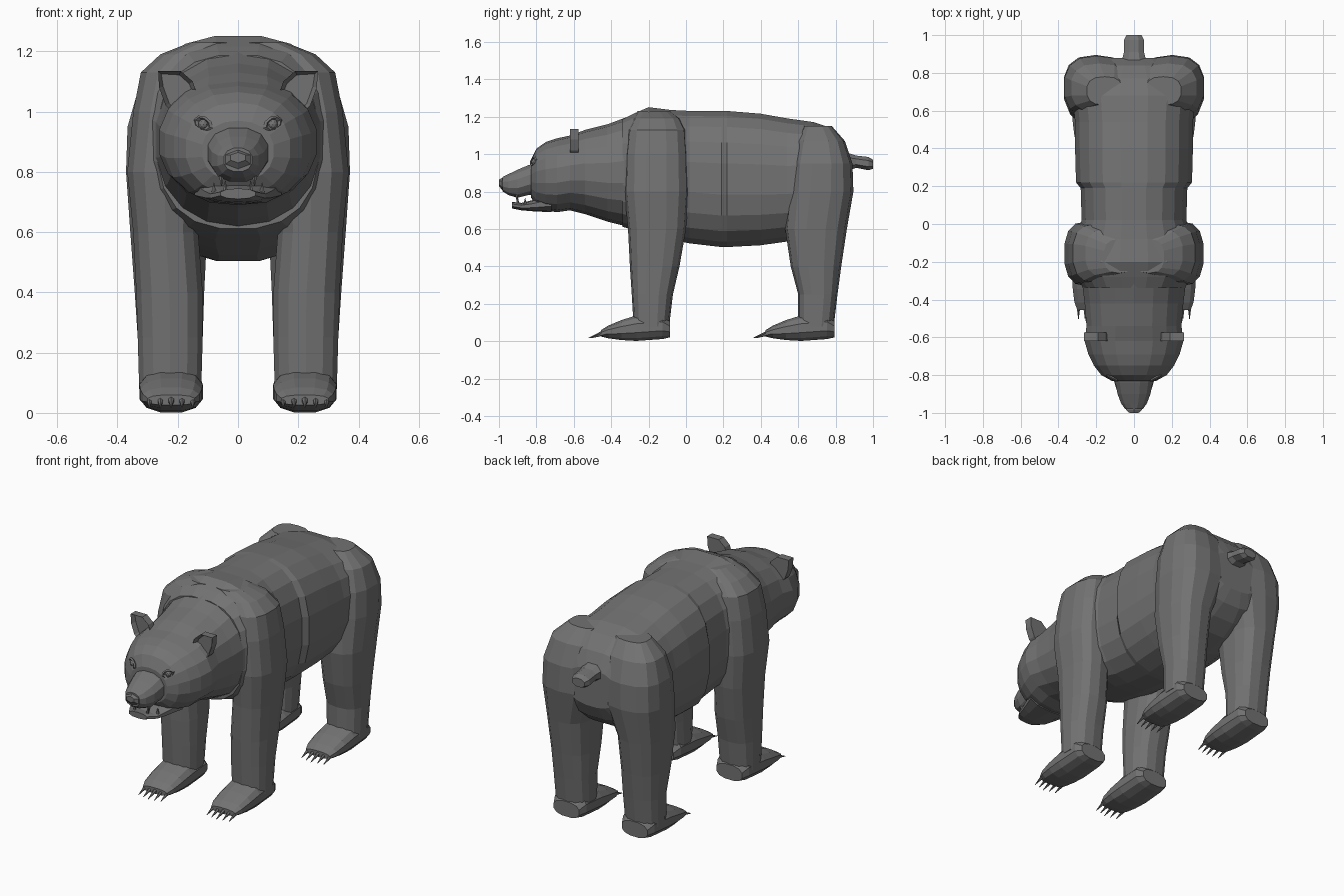
import bpy, bmesh, math
from mathutils import Vector, Matrix

cube = bpy.data.objects.get("Cube")
if cube:
    bpy.data.objects.remove(cube, do_unlink=True)

fur = bpy.data.materials.new("grey_fur")
fur.use_nodes = True
GREY = (0.17, 0.17, 0.17, 1)
fur.diffuse_color = GREY
fur.node_tree.nodes["Principled BSDF"].inputs["Base Color"].default_value = GREY


def finish(name, bm):
    bmesh.ops.recalc_face_normals(bm, faces=bm.faces)
    mesh = bpy.data.meshes.new(name)
    bm.to_mesh(mesh)
    bm.free()
    mesh.materials.append(fur)
    obj = bpy.data.objects.new(name, mesh)
    bpy.context.collection.objects.link(obj)
    return obj


def loft(name, axis, rings, sides=14, power=2.3):
    """Skin rounded-box rings (t, x0, x1, b0, b1); b is z along 'y', y along 'z'."""
    bm = bmesh.new()
    loops = []
    for t, x0, x1, b0, b1 in rings:
        loop = []
        for i in range(sides):
            a = math.tau * (i + 0.5) / sides
            c, s = math.cos(a), math.sin(a)
            u = math.copysign(abs(c) ** (2 / power), c)
            v = math.copysign(abs(s) ** (2 / power), s)
            x = (x0 + x1) / 2 + u * (x1 - x0) / 2
            b = (b0 + b1) / 2 + v * (b1 - b0) / 2
            loop.append(bm.verts.new((x, t, b) if axis == 'y' else (x, b, t)))
        loops.append(loop)
    for p, q in zip(loops, loops[1:]):
        for i in range(sides):
            j = (i + 1) % sides
            bm.faces.new((p[i], p[j], q[j], q[i]))
    bm.faces.new(loops[0])
    bm.faces.new(loops[-1])
    return finish(name, bm)


def centred(rings, cx=0.0, y=0.0):
    """Turn (t, half width, low, high) into full rings."""
    return [(t + y, cx - w, cx + w, lo, hi) for t, w, lo, hi in rings]


def mirrored(rings, s):
    return [(t, *sorted((s * x0, s * x1)), b0, b1) for t, x0, x1, b0, b1 in rings]


def spike(name, base, tip, radius, sides=6):
    base, tip = Vector(base), Vector(tip)
    d = tip - base
    bm = bmesh.new()
    m = Matrix.Translation((base + tip) / 2) @ d.to_track_quat('Z', 'Y').to_matrix().to_4x4()
    bmesh.ops.create_cone(bm, cap_ends=True, segments=sides, radius1=radius,
                          radius2=radius * 0.1, depth=d.length, matrix=m)
    return finish(name, bm)


# Trunk
loft("torso", 'y', centred([
    (-0.34, 0.27, 0.61, 1.19), (-0.28, 0.31, 0.59, 1.22), (-0.2, 0.33, 0.57, 1.255),
    (-0.08, 0.31, 0.54, 1.24), (0.02, 0.28, 0.52, 1.235), (0.19, 0.285, 0.5, 1.235),
    (0.22, 0.31, 0.5, 1.235), (0.4, 0.315, 0.51, 1.22), (0.54, 0.315, 0.53, 1.195),
    (0.68, 0.33, 0.57, 1.175), (0.77, 0.31, 0.62, 1.145), (0.84, 0.25, 0.68, 1.07),
    (0.88, 0.16, 0.76, 0.98)]), 20, 2.5)

# Neck and head
loft("neck_and_head", 'y', centred([
    (-0.26, 0.30, 0.6, 1.22), (-0.34, 0.275, 0.62, 1.19), (-0.42, 0.265, 0.64, 1.16),
    (-0.54, 0.255, 0.68, 1.13), (-0.62, 0.265, 0.7, 1.1), (-0.69, 0.245, 0.69, 1.085),
    (-0.75, 0.215, 0.7, 1.065), (-0.8, 0.175, 0.725, 1.03), (-0.83, 0.12, 0.77, 0.97)]), 18, 2.2)

# Muzzle, nose and jaw
loft("muzzle", 'y', centred([
    (-0.78, 0.11, 0.77, 0.96), (-0.84, 0.102, 0.78, 0.945), (-0.9, 0.09, 0.765, 0.92),
    (-0.95, 0.07, 0.78, 0.895), (-0.98, 0.048, 0.8, 0.88)]), 12)
loft("nose", 'y', centred([
    (-0.96, 0.045, 0.81, 0.875), (-0.985, 0.048, 0.81, 0.872), (-1.0, 0.028, 0.83, 0.865)]), 6, 2)
loft("lower_jaw", 'y', centred([
    (-0.72, 0.15, 0.69, 0.79), (-0.82, 0.115, 0.695, 0.755), (-0.88, 0.095, 0.7, 0.74),
    (-0.93, 0.06, 0.71, 0.745)]), 10)

# Tail
loft("tail", 'y', centred([
    (0.84, 0.075, 0.9, 1.02), (0.91, 0.057, 0.925, 0.995), (0.975, 0.057, 0.912, 0.988),
    (1.0, 0.042, 0.92, 0.972)]), 8)

FRONT_LEG = [
    (0.08, 0.12, 0.33, -0.28, -0.09), (0.25, 0.115, 0.335, -0.29, -0.07),
    (0.4, 0.115, 0.34, -0.3, -0.035), (0.6, 0.13, 0.35, -0.31, 0.0),
    (0.8, 0.12, 0.37, -0.33, 0.015), (1.0, 0.1, 0.35, -0.325, 0.01),
    (1.13, 0.07, 0.325, -0.31, 0.0), (1.19, 0.04, 0.26, -0.28, -0.03),
    (1.23, 0.0, 0.16, -0.26, -0.08)]
HIND_LEG = [
    (0.08, 0.12, 0.33, 0.6, 0.79), (0.25, 0.115, 0.335, 0.6, 0.81),
    (0.4, 0.11, 0.345, 0.56, 0.83), (0.6, 0.1, 0.36, 0.53, 0.86),
    (0.8, 0.03, 0.375, 0.545, 0.895), (0.95, 0.02, 0.37, 0.56, 0.89),
    (1.07, 0.03, 0.335, 0.59, 0.85), (1.15, 0.06, 0.25, 0.63, 0.78)]
FOOT = [
    (0.0, 0.085, 0.02, 0.11), (-0.04, 0.105, 0.01, 0.15), (-0.18, 0.108, 0.0, 0.14),
    (-0.26, 0.105, 0.005, 0.115), (-0.33, 0.096, 0.015, 0.085), (-0.37, 0.08, 0.025, 0.06)]
EAR = [(0.14, 1.07), (0.15, 1.1), (0.19, 1.135), (0.265, 1.135), (0.262, 1.08),
       (0.24, 1.02), (0.2, 0.98)]

for side, s in (("left", 1), ("right", -1)):
    # Legs, feet and claws
    for part, leg, heel in (("front", FRONT_LEG, -0.085), ("hind", HIND_LEG, 0.795)):
        loft(f"{side}_{part}_leg", 'z', mirrored(leg, s), 14, 2.6)
        loft(f"{side}_{part}_foot", 'y', centred(FOOT, s * 0.222, heel), 12, 2.5)
        for k in range(5):
            x = s * 0.222 + (k - 2) * 0.036
            back = abs(k - 2) * 0.008
            knuckle = (x, heel - 0.385 + back, 0.042)
            spike(f"{side}_{part}_toe_{k + 1}", (x, heel - 0.31, 0.05), knuckle, 0.022)
            spike(f"{side}_{part}_claw_{k + 1}", (x, heel - 0.345 + back, 0.05),
                  (x, heel - 0.435 + back, 0.018), 0.014)

    # Cupped ear
    bm = bmesh.new()
    front = bm.faces.new([bm.verts.new((s * x, -0.62, z)) for x, z in EAR])
    rim = bmesh.ops.extrude_face_region(bm, geom=[front])["geom"]
    bmesh.ops.translate(bm, vec=(0, 0.045, 0), verts=[v for v in rim if isinstance(v, bmesh.types.BMVert)])
    bm.normal_update()
    cup = min(bm.faces, key=lambda f: f.calc_center_median().y)
    bmesh.ops.inset_region(bm, faces=[cup], thickness=0.014)
    bmesh.ops.translate(bm, vec=(0, 0.025, 0), verts=cup.verts)
    finish(f"{side}_ear", bm)

    # Eye with slanted lid
    bm = bmesh.new()
    bmesh.ops.create_icosphere(bm, subdivisions=2, radius=0.018,
                               matrix=Matrix.Translation((s * 0.115, -0.81, 0.958)))
    finish(f"{side}_eye", bm)
    bpy.ops.mesh.primitive_torus_add(major_segments=8, minor_segments=4, major_radius=0.022,
                                     minor_radius=0.007, location=(s * 0.115, -0.815, 0.96),
                                     rotation=(math.pi / 2, -s * 0.4, s * 0.5))
    lid = bpy.context.object
    lid.name = f"{side}_eyelid"
    lid.scale = (1.35, 0.85, 1)
    lid.data.materials.append(fur)

    # Teeth
    spike(f"{side}_upper_fang", (s * 0.055, -0.905, 0.79), (s * 0.055, -0.905, 0.752), 0.011)
    spike(f"{side}_lower_fang", (s * 0.042, -0.9, 0.73), (s * 0.042, -0.9, 0.772), 0.01)
    spike(f"{side}_cheek_tooth", (s * 0.08, -0.86, 0.73), (s * 0.08, -0.86, 0.765), 0.01)
